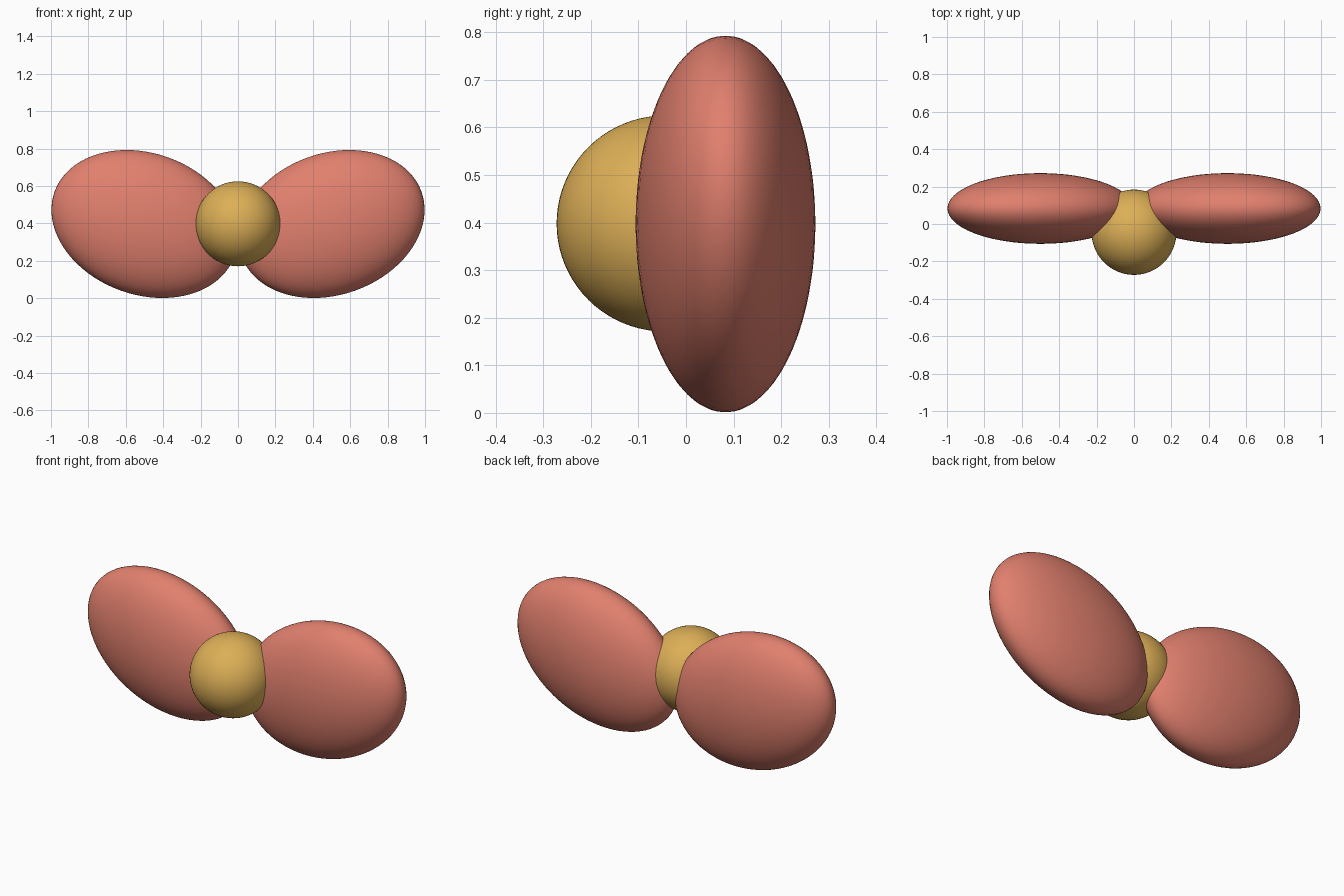
import bpy
import math

if "Cube" in bpy.data.objects:
    bpy.data.objects.remove(bpy.data.objects["Cube"])


def material(name, rgb):
    m = bpy.data.materials.new(name)
    m.diffuse_color = (*rgb, 1.0)
    m.use_nodes = True
    m.node_tree.nodes["Principled BSDF"].inputs["Base Color"].default_value = m.diffuse_color
    return m


def ellipsoid(name, mat, centre, radii, tilt=0.0):
    bpy.ops.mesh.primitive_uv_sphere_add(segments=64, ring_count=40, radius=1.0,
                                         location=centre, rotation=(0, tilt, 0))
    ob = bpy.context.object
    ob.name = name
    ob.scale = radii
    ob.data.materials.append(mat)
    bpy.ops.object.shade_smooth()
    return ob


salmon = material("salmon_red", (0.75, 0.215, 0.155))
gold = material("gold", (0.72, 0.43, 0.095))

# Flattened bow loops, outer ends tilted upwards
for side, label in ((-1, "left"), (1, "right")):
    ellipsoid(label + "_bow_loop", salmon, (side * 0.5, 0.083, 0.397),
              (0.511, 0.189, 0.378), -side * math.radians(19.8))

# Round knot in the middle, set towards the front
ellipsoid("bow_knot", gold, (0, -0.044, 0.398), (0.227, 0.228, 0.227))
